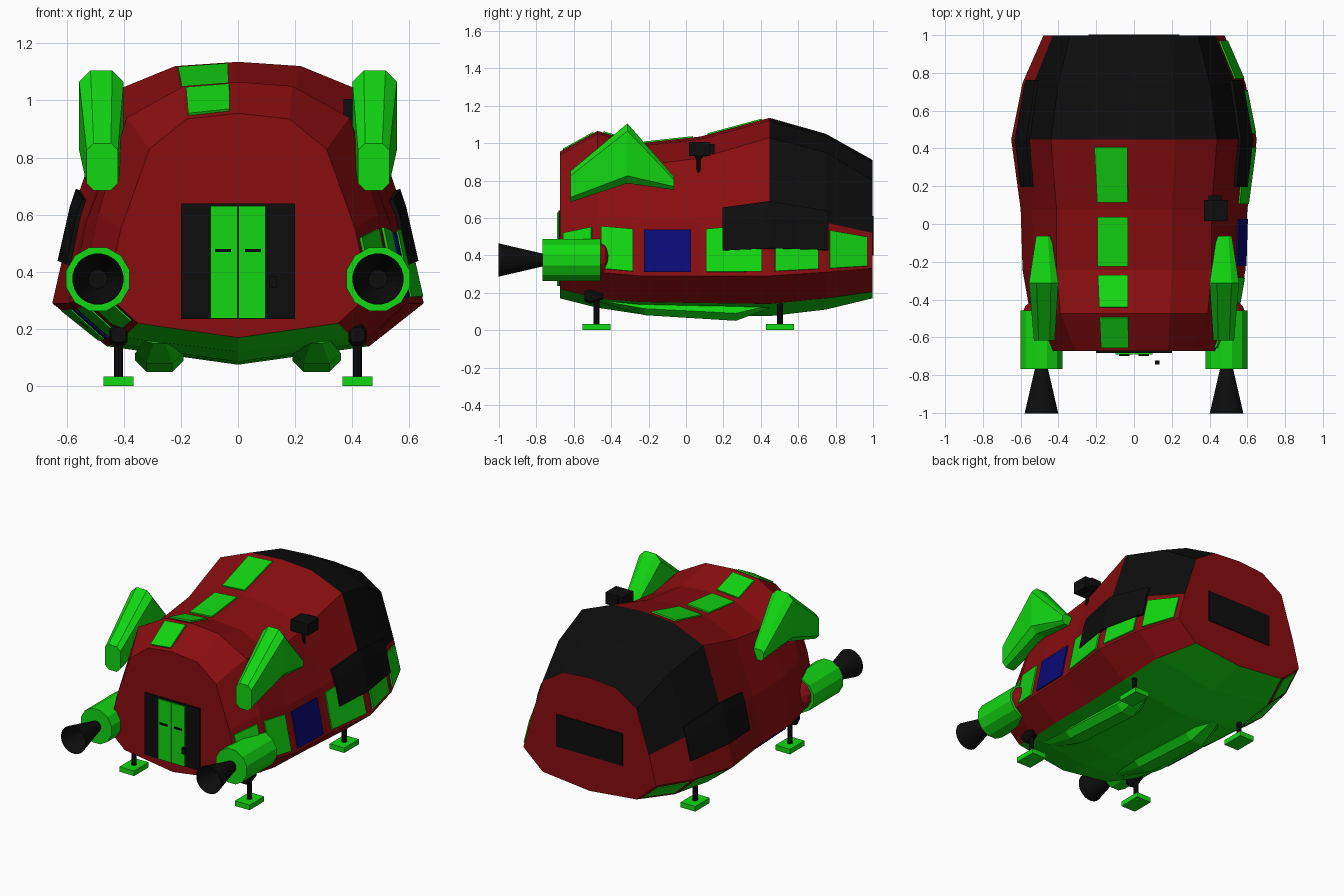
import bpy, bmesh
from math import sin, cos, pi, floor
from mathutils import Vector

if "Cube" in bpy.data.objects:
    bpy.data.objects.remove(bpy.data.objects["Cube"])


def material(name, rgb):
    m = bpy.data.materials.new(name)
    m.diffuse_color = (*rgb, 1)
    m.use_nodes = True
    m.node_tree.nodes["Principled BSDF"].inputs["Base Color"].default_value = m.diffuse_color
    return m


RED = material("red", (.25, .004, .005))
GREEN = material("green", (.006, .68, .006))
BLACK = material("black", (.004, .004, .004))
BLUE = material("blue", (.003, .003, .18))


def finish(name, bm, *mats, normals=True):
    if normals:
        bmesh.ops.recalc_face_normals(bm, faces=bm.faces[:])
    me = bpy.data.meshes.new(name)
    bm.to_mesh(me)
    bm.free()
    for m in mats:
        me.materials.append(m)
    ob = bpy.data.objects.new(name, me)
    bpy.context.collection.objects.link(ob)
    return ob


def loft(name, rings, mats, pick=None):
    """Skin equal-sized rings and cap both ends."""
    bm = bmesh.new()
    vs = [[bm.verts.new(p) for p in r] for r in rings]
    n = len(vs[0])
    for i in range(len(vs) - 1):
        for j in range(n):
            k = (j + 1) % n
            f = bm.faces.new((vs[i][j], vs[i][k], vs[i + 1][k], vs[i + 1][j]))
            f.material_index = pick(i, j) if pick else 0
    bm.faces.new(vs[0])
    bm.faces.new(vs[-1])
    return finish(name, bm, *mats)


def box(name, x, y, z, mat):
    ring = lambda yy: [(x[0], yy, z[0]), (x[1], yy, z[0]), (x[1], yy, z[1]), (x[0], yy, z[1])]
    return loft(name, [ring(y[0]), ring(y[1])], [mat])


def turned(name, cx, cz, profile, sides, mat):
    """Body of revolution along y; profile holds (y, radius)."""
    rings = [[(cx + r * cos(2 * pi * (i + .5) / sides), y, cz + r * sin(2 * pi * (i + .5) / sides))
              for i in range(sides)] for y, r in profile]
    return loft(name, rings, [mat])


def chamfered(cx, hw, y, z0, z1, c):
    """Eight-sided section in the xz plane."""
    d = min(c, (z1 - z0) * .4)
    return [(cx - hw + c, y, z0), (cx + hw - c, y, z0), (cx + hw, y, z0 + d), (cx + hw, y, z1 - d),
            (cx + hw - c, y, z1), (cx - hw + c, y, z1), (cx - hw, y, z1 - d), (cx - hw, y, z0 + d)]


# Hull half sections: y, then (x, z) from the roof ridge down to the keel
HULL = [
    (-.67, [(0, .955), (.18, .935), (.31, .83), (.41, .55), (.46, .32), (.35, .22), (0, .17)]),
    (-.47, [(0, 1.065), (.19, 1.05), (.39, .94), (.49, .60), (.55, .31), (.40, .17), (0, .12)]),
    (-.24, [(0, 1.0), (.20, .985), (.41, .88), (.53, .58), (.59, .29), (.43, .15), (0, .085)]),
    (.08, [(0, 1.035), (.20, 1.02), (.41, .92), (.54, .58), (.60, .29), (.44, .145), (0, .08)]),
    (.45, [(0, 1.135), (.22, 1.12), (.44, 1.03), (.575, .62), (.65, .29), (.46, .14), (0, .075)]),
    (.75, [(0, 1.05), (.21, 1.035), (.40, .95), (.53, .575), (.59, .31), (.44, .17), (0, .11)]),
    (1.0, [(0, .91), (.19, .895), (.34, .80), (.43, .52), (.48, .33), (.34, .205), (0, .17)]),
]


def hull_colour(i, j):
    band = j if j < 6 else 11 - j
    return 1 if band == 5 else 2 if band < 3 and i >= 4 else 0


loft("hull", [[(x, y, z) for x, z in p] + [(-x, y, z) for x, z in p[5:0:-1]] for y, p in HULL],
     [RED, GREEN, BLACK], hull_colour)


def on_hull(y, s, side):
    """Hull point at length y and section position s (0 ridge .. 6 keel)."""
    i = max(k for k in range(len(HULL) - 1) if HULL[k][0] <= y)
    (ya, a), (yb, b) = HULL[i], HULL[i + 1]
    t = (y - ya) / (yb - ya)
    row = [Vector(p).lerp(Vector(q), t) for p, q in zip(a, b)]
    k = min(floor(s), 5)
    p = row[k].lerp(row[k + 1], s - k)
    return (side * p.x, y, p.y)


def patch(name, y0, y1, s0, s1, side, mat, thick=.018):
    """Thin panel that follows the hull."""
    ys = [y0] + [r[0] for r in HULL if y0 < r[0] < y1] + [y1]
    ss = [s0] + [k for k in range(7) if s0 < k < s1] + [s1]
    bm = bmesh.new()
    g = [[bm.verts.new(on_hull(y, s, side)) for s in ss] for y in ys]
    for i in range(len(ys) - 1):
        for j in range(len(ss) - 1):
            bm.faces.new((g[i][j], g[i][j + 1], g[i + 1][j + 1], g[i + 1][j]))
    ob = finish(name, bm, mat)
    m = ob.modifiers.new("thickness", 'SOLIDIFY')
    m.thickness, m.offset = thick, 0


# Roof, side and lower left windows
for y0, y1 in ((-.65, -.49), (-.44, -.27), (-.22, .04), (.12, .41)):
    patch("roof_window", y0, y1, .16, .96, -1, GREEN)
for y0, y1, m in ((-.65, -.50, GREEN), (-.45, -.28, GREEN), (-.22, .03, BLUE),
                  (.11, .41, GREEN), (.48, .71, GREEN), (.77, .97, GREEN)):
    patch("side_window", y0, y1, 3.15, 3.93, 1, m)
    patch("lower_left_window", y0, y1, 4.15, 4.85, -1, m, .01)

# Door, rear window
box("door_surround", (-.2, .2), (-.68, -.66), (.235, .64), BLACK)
for s in (-1, 1):
    xs = lambda a, b: (min(s * a, s * b), max(s * a, s * b))
    box("door_leaf", xs(.002, .097), (-.688, -.67), (.237, .63), GREEN)
    box("door_handle", xs(.025, .08), (-.696, -.68), (.47, .48), BLACK)
box("door_knob", (.11, .135), (-.74, -.72), (.345, .385), BLACK)
box("rear_window", (-.24, .24), (.99, 1.0 + .006), (.40, .61), BLACK)

for s in (-1, 1):
    # Black flank panel
    patch("flank_panel", .2, .76, 2.84, 3.56, s, BLACK, .03)

    # Shoulder fin
    loft("shoulder_fin", [chamfered(s * .475, .055, -.615, .685, .85, .025),
                          chamfered(s * .478, .078, -.31, .785, 1.105, .04),
                          chamfered(s * .478, .04, -.06, .75, .82, .018)], [GREEN])

    # Engine with hollow nozzle and red mount
    ex, ez = s * .49, .375
    turned("engine_body", ex, ez, [(-.765, .115), (-.455, .115)], 12, GREEN)
    turned("engine_mount", ex, ez + .005, [(-.46, .10), (-.43, .088), (-.40, .045)], 12, RED)
    turned("engine_nozzle", ex, ez, [(-.76, .034), (-1.0, .09), (-1.0, .086), (-.78, .033)], 24, BLACK)

    # Belly skid
    cx = s * .275
    skid = [(-.46, .05, .02, .15, .165), (-.22, .085, .045, .08, .15),
            (.27, .085, .045, .05, .13), (.47, .04, .02, .125, .15)]
    loft("belly_skid", [[(cx - b, y, z0), (cx + b, y, z0), (cx + w, y, (z0 + z1) / 2),
                         (cx + w * .7, y, z1), (cx - w * .7, y, z1), (cx - w, y, (z0 + z1) / 2)]
                        for y, w, b, z0, z1 in skid], [GREEN])

    # Landing legs
    lx = s * .418
    for y, top in ((-.475, .2), (.505, .19)):
        box("foot_pad", (lx - .053, lx + .053), (y - .075, y + .075), (0, .033), GREEN)
        loft("leg_post", [[(lx + .016 * cos(a * pi / 4), y + .016 * sin(a * pi / 4), z)
                           for a in range(8)] for z in (.03, top)], [BLACK])
    loft("leg_knee", [chamfered(lx, .026, -.54, .155, .205, .012),
                      chamfered(lx, .032, -.51, .14, .215, .014),
                      chamfered(lx, .026, -.44, .165, .20, .012)], [BLACK])

# Roof camera on a post
box("camera_head", (.37, .495), (.02, .13), (.93, 1.005), BLACK)
box("camera_lens", (.395, .465), (.125, .155), (.945, .995), BLACK)
loft("camera_post", [[(.43 + r * cos(a * pi / 4), .07 + r * sin(a * pi / 4), z) for a in range(8)]
                     for z, r in ((.83, .011), (.91, .011), (.935, .025))], [BLACK])

# Centre the whole along y
for ob in bpy.data.objects:
    ob.location.y = -.003
